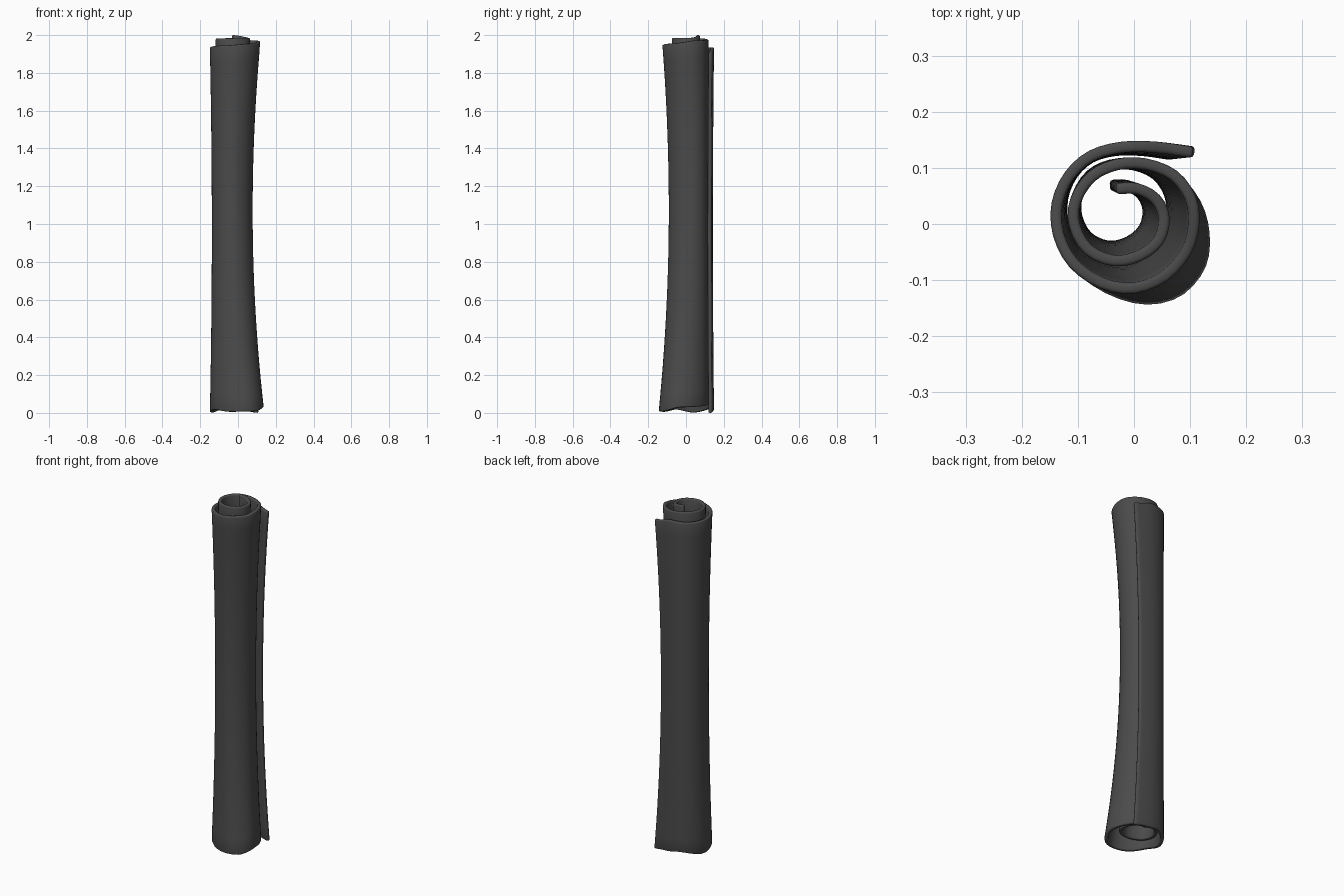
import bpy, bmesh, math
from mathutils import Vector

if "Cube" in bpy.data.objects:
    bpy.data.objects.remove(bpy.data.objects["Cube"])

# Spiral cross-section at the top, from inner edge to outer flap
PTS = [(-0.032, 0.063), (0.005, 0.063), (0.038, 0.045), (0.053, 0.012), (0.044, -0.028),
       (0.01, -0.056), (-0.036, -0.065), (-0.082, -0.045), (-0.106, -0.002), (-0.104, 0.042),
       (-0.075, 0.085), (-0.03, 0.106), (0.02, 0.107), (0.07, 0.087), (0.1, 0.047),
       (0.106, 0.0), (0.093, -0.048), (0.055, -0.092), (0.0, -0.114), (-0.058, -0.105),
       (-0.108, -0.07), (-0.135, -0.018), (-0.137, 0.037), (-0.115, 0.087), (-0.075, 0.122),
       (-0.02, 0.137), (0.04, 0.137), (0.108, 0.128)]
# Edge heights (position along spiral, z)
TOP = [(0, 2.0), (0.08, 1.985), (0.3, 1.982), (0.45, 1.972), (0.56, 1.955),
       (0.68, 1.945), (0.8, 1.935), (0.92, 1.935), (1, 1.91)]
BOTTOM = [(0, 0.06), (0.3, 0.05), (0.5, 0.03), (0.58, 0.008), (0.66, 0.006),
          (0.72, 0.018), (0.79, 0.002), (0.88, 0.022), (0.95, 0.01), (1, 0.0)]
SUB, ROWS, THICK = 3, 24, 0.02


def spline(pts, sub):
    v = [Vector(p) for p in pts]
    v = [2 * v[0] - v[1]] + v + [2 * v[-1] - v[-2]]
    out = []
    for i in range(1, len(v) - 2):
        a, b, c, d = v[i - 1:i + 3]
        for k in range(sub):
            t = k / sub
            out.append(0.5 * (2 * b + (c - a) * t + (2 * a - 5 * b + 4 * c - d) * t * t
                              + (3 * b - a - 3 * c + d) * t ** 3))
    return out + [v[-2]]


def lookup(table, u):
    for (a, za), (b, zb) in zip(table, table[1:]):
        if u <= b:
            t = (u - a) / (b - a)
            t = t * t * (3 - 2 * t)
            return za + (zb - za) * t
    return table[-1][1]


def section(p, z):
    # narrow waist towards the back left, flared foot towards the front right
    top = p
    mid = Vector((-0.127 + (p.x + 0.137) * 0.80, 0.132 + (p.y - 0.138) * 0.845))
    w = max(0, min(1, (p.x - p.y) / 0.16 + 0.1))
    low = Vector((p.x + 0.03 * w, p.y - 0.026 * w))
    h, m = 1.94, 1.02
    return (low * ((z - m) * (z - h) / (m * h)) + mid * (z * (z - h) / (m * (m - h)))
            + top * (z * (z - m) / (h * (h - m))))


# Rolled sheet
curve = spline(PTS, SUB)
length = [0.0]
for a, b in zip(curve, curve[1:]):
    length.append(length[-1] + (b - a).length)
bm = bmesh.new()
grid = []
for p, l in zip(curve, length):
    u = l / length[-1]
    z0, z1 = lookup(BOTTOM, u), lookup(TOP, u)
    col = []
    for r in range(ROWS + 1):
        z = z0 + (z1 - z0) * r / ROWS
        q = section(p, min(z, 1.95))
        col.append(bm.verts.new((q.x, q.y, z)))
    grid.append(col)
for a, b in zip(grid, grid[1:]):
    for r in range(ROWS):
        bm.faces.new((a[r], b[r], b[r + 1], a[r + 1]))
bmesh.ops.recalc_face_normals(bm, faces=bm.faces)
mesh = bpy.data.meshes.new("rolled_sheet")
bm.to_mesh(mesh)
bm.free()
sheet = bpy.data.objects.new("rolled_sheet", mesh)
bpy.context.collection.objects.link(sheet)

# Dark cloth colour
mat = bpy.data.materials.new("dark_cloth")
mat.diffuse_color = (0.07, 0.07, 0.07, 1)
mat.use_nodes = True
mat.node_tree.nodes["Principled BSDF"].inputs["Base Color"].default_value = mat.diffuse_color
mesh.materials.append(mat)

# Thickness and soft rim
sol = sheet.modifiers.new("thickness", 'SOLIDIFY')
sol.thickness = THICK
sol.offset = 0
bev = sheet.modifiers.new("soft_rim", 'BEVEL')
bev.width = 0.006
bev.segments = 2
bev.limit_method = 'ANGLE'
bev.angle_limit = math.radians(50)

bpy.context.view_layer.objects.active = sheet
sheet.select_set(True)
bpy.ops.object.shade_smooth_by_angle(angle=math.radians(50))
